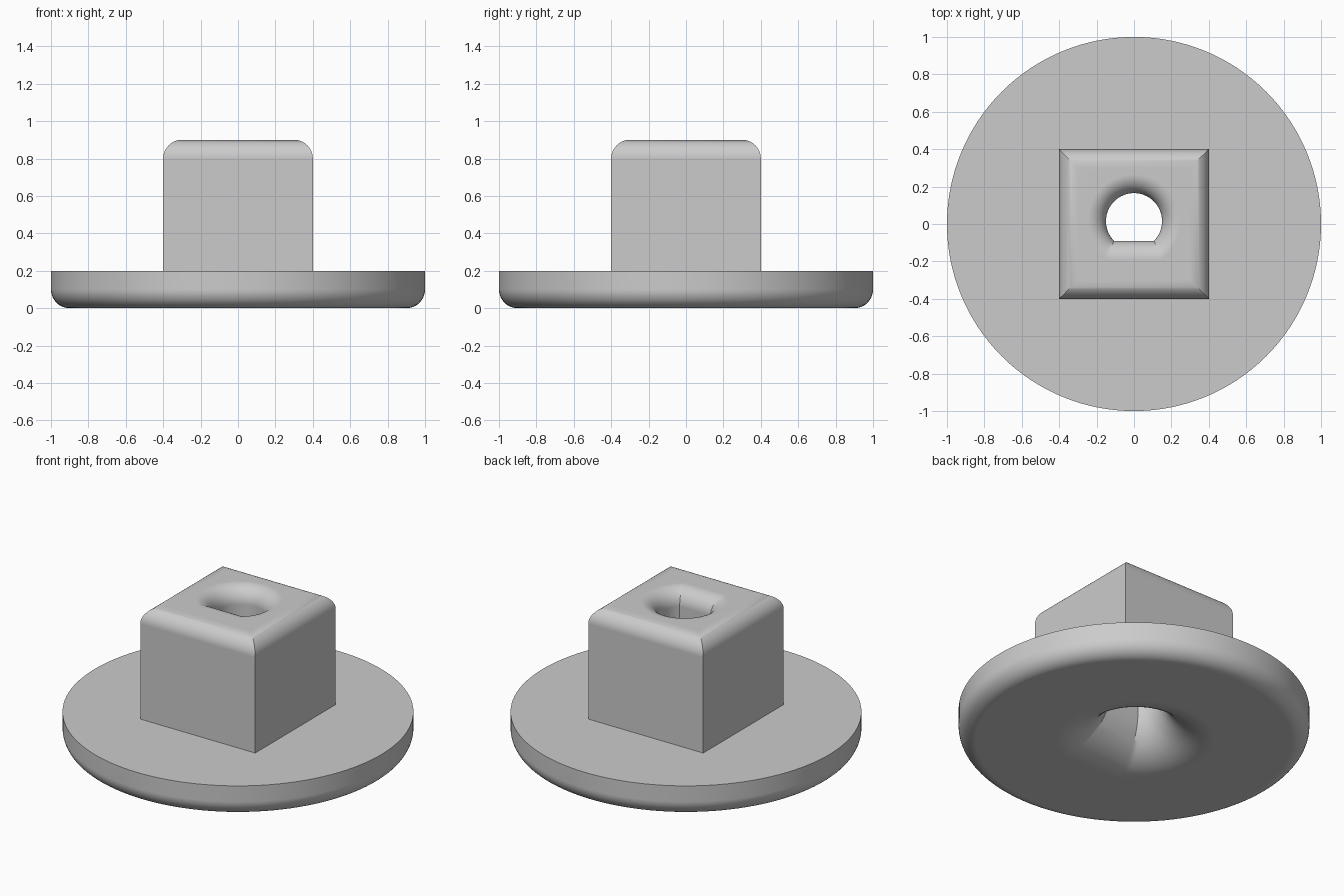
import bpy, bmesh
from math import sin, cos, pi, asin

if "Cube" in bpy.data.objects:
    bpy.data.objects.remove(bpy.data.objects["Cube"], do_unlink=True)

grey = bpy.data.materials.new("plain grey")
grey.use_nodes = True
grey.diffuse_color = (0.6, 0.6, 0.6, 1)
grey.node_tree.nodes["Principled BSDF"].inputs["Base Color"].default_value = grey.diffuse_color


def fillet(radius, steps=12):
    """Quarter round as (sideways offset, height below the tangent plane)."""
    turns = [i * pi / 2 / steps for i in range(steps + 1)]
    return [(radius * (1 - cos(t)), radius * (1 - sin(t))) for t in turns]


def loft(name, rings):
    """Skin a stack of equal-length rings and cap both ends."""
    bm = bmesh.new()
    loops = [[bm.verts.new(p) for p in ring] for ring in rings]
    for low, high in zip(loops, loops[1:]):
        for i in range(len(low)):
            j = (i + 1) % len(low)
            bm.faces.new((low[i], low[j], high[j], high[i]))
    bm.faces.new(loops[0])
    bm.faces.new(loops[-1])
    bmesh.ops.recalc_face_normals(bm, faces=bm.faces)
    mesh = bpy.data.meshes.new(name)
    bm.to_mesh(mesh)
    bm.free()
    mesh.materials.append(grey)
    obj = bpy.data.objects.new(name, mesh)
    bpy.context.collection.objects.link(obj)
    return obj


def circle(r, z, n=128):
    return [(r * cos(2 * pi * i / n), r * sin(2 * pi * i / n), z) for i in range(n)]


def square(h, z):
    return [(-h, -h, z), (h, -h, z), (h, h, z), (-h, h, z)]


def d_shape(grow, z, n=48):
    """Circle with a flat on the front side, grown evenly outwards."""
    r, centre, flat = 0.15 + grow, 0.015, -0.09 - grow
    start = asin((flat - centre) / r)
    sweep = pi - 2 * start
    angles = [start + sweep * i / n for i in range(n + 1)]
    return [(r * cos(a), centre + r * sin(a), z) for a in angles]


# Round flange with a rounded lower rim
edge = fillet(0.1)
flange = loft("flange", [circle(1 - d, z) for d, z in reversed(edge)] + [circle(1, 0.2)])

# Square block with a rounded top
block = loft("square_block", [square(0.4, 0.1)] + [square(0.4 - d, 0.9 - 0.1 + 0.1 - z) for d, z in edge])

# D-shaped through hole, flared at both ends
flare = fillet(0.3, 16)
hole = loft("hole_cutter",
            [d_shape(0.3, -0.1)] + [d_shape(d, z) for d, z in reversed(flare)]
            + [d_shape(d, 0.9 - z) for d, z in edge] + [d_shape(0.1, 1)])

# Join the flange and block, then cut the hole
bpy.ops.object.select_all(action="DESELECT")
bpy.context.view_layer.objects.active = flange
flange.select_set(True)
for operation, other in (("UNION", block), ("DIFFERENCE", hole)):
    mod = flange.modifiers.new(operation.lower(), "BOOLEAN")
    mod.operation = operation
    mod.solver = "EXACT"
    mod.object = other
    bpy.ops.object.modifier_apply(modifier=mod.name)
    bpy.data.objects.remove(other, do_unlink=True)
flange.name = "flanged_square_knob"

# Smooth rounds with crisp corners
bpy.ops.object.shade_smooth_by_angle(angle=pi / 6)
weighted = flange.modifiers.new("weighted normals", "WEIGHTED_NORMAL")
weighted.keep_sharp = True
